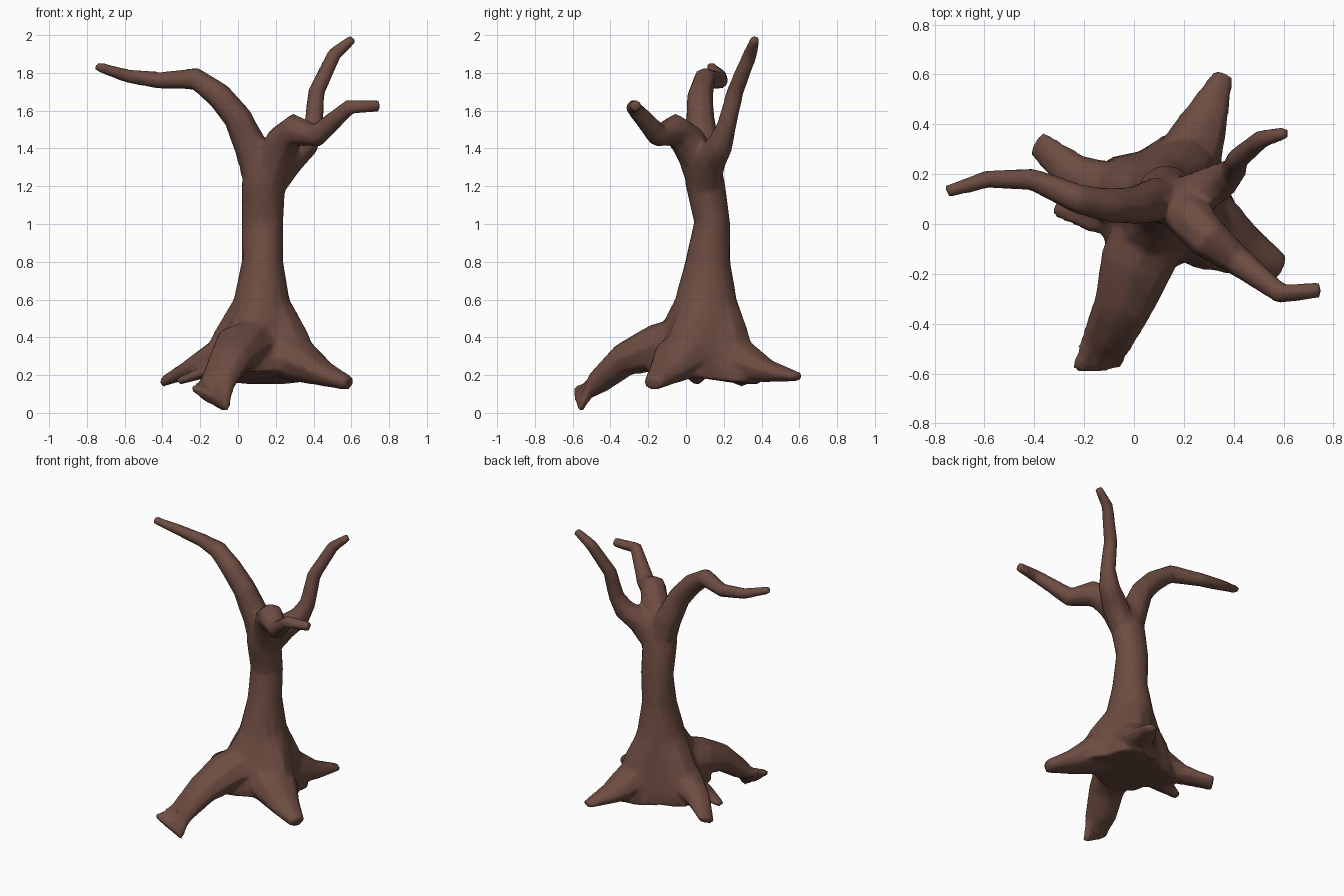
import bpy, bmesh, math
from mathutils import Vector

if "Cube" in bpy.data.objects:
    bpy.data.objects.remove(bpy.data.objects["Cube"])

bark = bpy.data.materials.new("brown_bark")
bark.use_nodes = True
colour = (0.153, 0.072, 0.053, 1)
bark.diffuse_color = colour
bark.node_tree.nodes["Principled BSDF"].inputs["Base Color"].default_value = colour
parts = []


def loft(name, rings):
    """Skin a list of point rings and cap both ends."""
    bm = bmesh.new()
    loops = [[bm.verts.new(p) for p in ring] for ring in rings]
    n = len(loops[0])
    for a, b in zip(loops, loops[1:]):
        for i in range(n):
            j = (i + 1) % n
            bm.faces.new((a[i], a[j], b[j], b[i]))
    bm.faces.new(loops[0])
    bm.faces.new(loops[-1])
    bmesh.ops.recalc_face_normals(bm, faces=bm.faces)
    mesh = bpy.data.meshes.new(name)
    bm.to_mesh(mesh)
    bm.free()
    mesh.materials.append(bark)
    ob = bpy.data.objects.new(name, mesh)
    bpy.context.collection.objects.link(ob)
    parts.append(ob)


def limb(name, stations, sides=8, roll=0):
    """Tapered tube; a station is x, y, z, half width, half height. Roll tilts the tip."""
    pts = [Vector(s[:3]) for s in stations]
    way = pts[-1] - pts[0]
    across = Vector((way.y, -way.x, 0)).normalized()
    rings = []
    for k, s in enumerate(stations):
        before, after = pts[max(k - 1, 0)], pts[min(k + 1, len(pts) - 1)]
        along = (after - before).normalized()
        side = (across - along * across.dot(along)).normalized()
        up = side.cross(along)
        w, h = s[3], s[-1]
        turn = roll if k == len(pts) - 1 else 0
        ring = []
        for i in range(sides):
            a = math.tau * i / sides
            u, v = w * math.cos(a), h * math.sin(a)
            x = u * math.cos(turn) - v * math.sin(turn)
            y = u * math.sin(turn) + v * math.cos(turn)
            ring.append(pts[k] + side * x + up * y)
        rings.append(ring)
    loft(name, rings)


# Trunk flaring into a lobed skirt; lobes point along the roots
ROOT_ANGLES = [math.radians(a) for a in (62, 165, 242, 332)]


def trunk_ring(z, cx, cy, rx, ry, lobe=0, tilt=0, sides=16):
    ring = []
    for i in range(sides):
        a = math.tau * i / sides
        swell = lobe * max(max(math.cos(a - r), 0) ** 6 for r in ROOT_ANGLES)
        ring.append((cx + (rx + swell) * math.cos(a),
                     cy + (ry + swell) * math.sin(a), z - tilt * math.sin(a)))
    return ring


loft("trunk", [
    trunk_ring(0.185, 0.12, 0.08, 0.24, 0.225, 0.11, 0.035),
    trunk_ring(0.28, 0.12, 0.08, 0.23, 0.215, 0.10, 0.02),
    trunk_ring(0.42, 0.125, 0.09, 0.19, 0.185, 0.08),
    trunk_ring(0.60, 0.125, 0.105, 0.148, 0.164),
    trunk_ring(0.80, 0.13, 0.115, 0.110, 0.120),
    trunk_ring(1.01, 0.13, 0.138, 0.110, 0.096),
    trunk_ring(1.22, 0.135, 0.10, 0.116, 0.106),
    trunk_ring(1.35, 0.15, 0.085, 0.085, 0.09),
])

# Roots
limb("front_root", [
    (0.09, 0.02, 0.38, 0.16, 0.14),
    (0.01, -0.16, 0.345, 0.15, 0.125),
    (-0.045, -0.33, 0.28, 0.12, 0.09),
    (-0.105, -0.46, 0.165, 0.105, 0.065),
    (-0.15, -0.575, 0.07, 0.13, 0.035)], roll=0.75)
limb("left_root", [
    (0.16, 0.06, 0.34, 0.17, 0.14),
    (0.32, -0.04, 0.28, 0.16, 0.12),
    (0.45, -0.11, 0.21, 0.105, 0.07),
    (0.59, -0.175, 0.155, 0.055, 0.038)])
limb("back_root", [
    (0.15, 0.12, 0.34, 0.16, 0.14),
    (0.24, 0.31, 0.27, 0.125, 0.11),
    (0.295, 0.44, 0.22, 0.09, 0.06),
    (0.36, 0.605, 0.19, 0.04, 0.022)])
limb("right_root", [
    (0.09, 0.08, 0.35, 0.15, 0.14),
    (-0.08, 0.125, 0.31, 0.125, 0.10),
    (-0.24, 0.20, 0.235, 0.085, 0.06),
    (-0.39, 0.325, 0.17, 0.06, 0.028)], roll=0.4)
limb("small_right_root", [
    (0.02, 0.07, 0.27, 0.14, 0.06),
    (-0.17, 0.05, 0.22, 0.09, 0.035),
    (-0.32, 0.06, 0.165, 0.03, 0.018)])

# Branches
limb("right_branch", [
    (0.125, 0.10, 1.18, 0.085),
    (0.08, 0.095, 1.38, 0.092),
    (0.00, 0.075, 1.56, 0.077),
    (-0.10, 0.075, 1.68, 0.071),
    (-0.225, 0.10, 1.77, 0.061),
    (-0.41, 0.18, 1.76, 0.046),
    (-0.59, 0.18, 1.785, 0.037),
    (-0.75, 0.13, 1.835, 0.026)])
limb("front_left_branch", [
    (0.15, 0.10, 1.16, 0.08),
    (0.195, 0.06, 1.35, 0.10),
    (0.24, 0.01, 1.44, 0.096),
    (0.30, -0.06, 1.50, 0.087),
    (0.42, -0.15, 1.47, 0.062),
    (0.59, -0.28, 1.62, 0.042),
    (0.75, -0.265, 1.625, 0.031)])
limb("back_left_branch", [
    (0.16, 0.10, 1.18, 0.08),
    (0.265, 0.125, 1.34, 0.09),
    (0.36, 0.18, 1.42, 0.072),
    (0.40, 0.215, 1.52, 0.053),
    (0.415, 0.26, 1.70, 0.046),
    (0.51, 0.34, 1.90, 0.039),
    (0.61, 0.367, 1.983, 0.026)])

# Grow all parts together into one continuous bark surface
bpy.ops.object.select_all(action="DESELECT")
for ob in parts:
    ob.select_set(True)
tree = parts[0]
bpy.context.view_layer.objects.active = tree
bpy.ops.object.join()
tree.name = "tree"

fuse = tree.modifiers.new("fuse", "REMESH")
fuse.mode = "VOXEL"
fuse.voxel_size = 0.014
soften = tree.modifiers.new("soften", "SMOOTH")
soften.factor = 0.5
soften.iterations = 4
thin = tree.modifiers.new("thin", "DECIMATE")
thin.ratio = 0.12
for name in ("fuse", "soften", "thin"):
    bpy.ops.object.modifier_apply(modifier=name)
tree.data.materials.clear()
tree.data.materials.append(bark)
bpy.ops.object.shade_smooth_by_angle(angle=math.radians(60))
